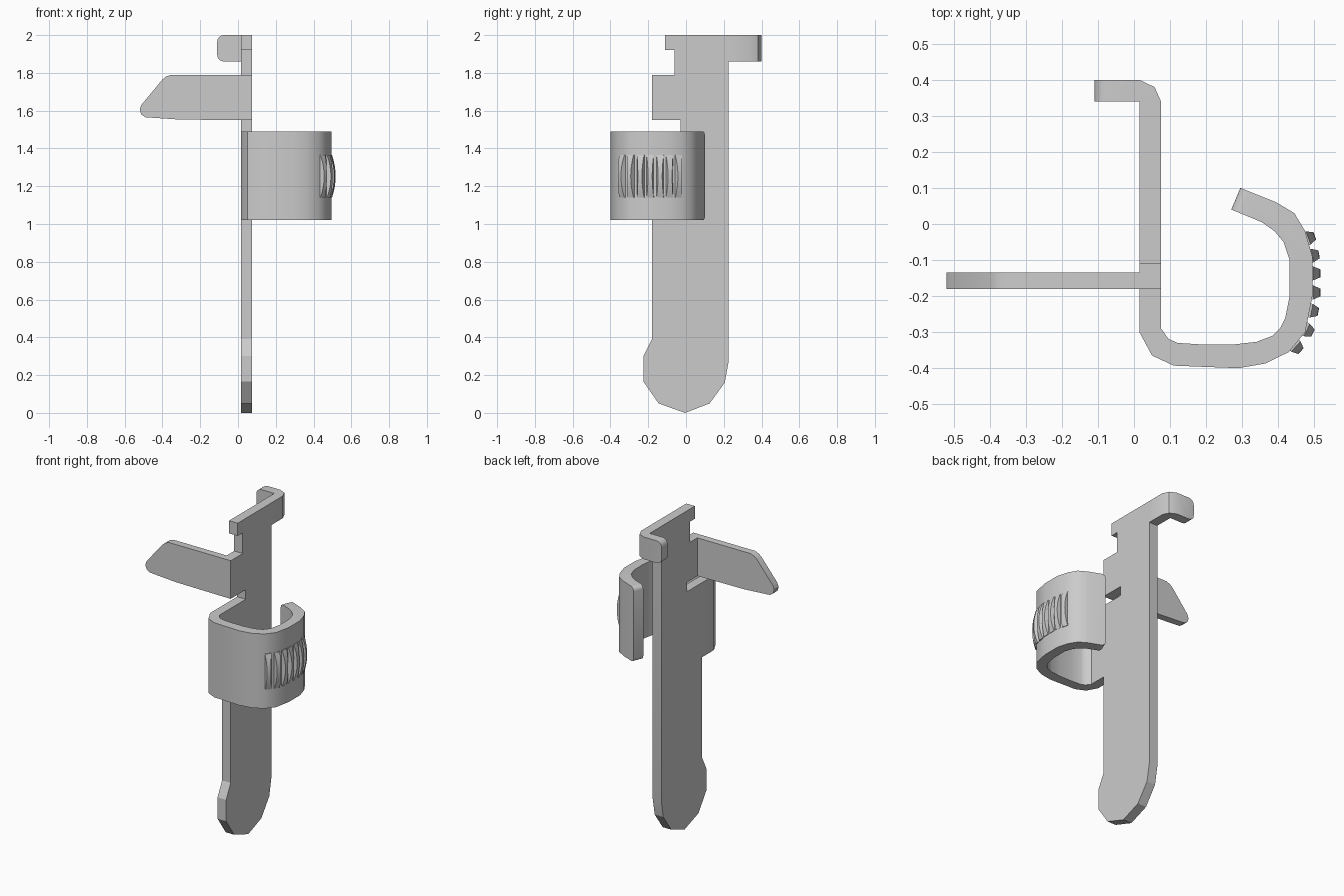
import bpy, bmesh, math
from mathutils import Vector

if "Cube" in bpy.data.objects:
    bpy.data.objects.remove(bpy.data.objects["Cube"])


def finish(bm, name, angle=32):
    bmesh.ops.recalc_face_normals(bm, faces=bm.faces)
    me = bpy.data.meshes.new(name)
    bm.to_mesh(me)
    bm.free()
    ob = bpy.data.objects.new(name, me)
    bpy.context.collection.objects.link(ob)
    bpy.ops.object.select_all(action='DESELECT')
    ob.select_set(True)
    bpy.context.view_layer.objects.active = ob
    bpy.ops.object.shade_smooth_by_angle(angle=math.radians(angle))
    return ob


def prism(name, pts, lo, hi, place, skip=(), tip=None, radius=0, angle=32):
    """Extrude a profile from lo to hi; skip = hidden walls, tip = wall with rounded ends."""
    bm = bmesh.new()
    a = [bm.verts.new(place(p, q, lo)) for p, q in pts]
    b = [bm.verts.new(place(p, q, hi)) for p, q in pts]
    bm.faces.new(a)
    bm.faces.new(b[::-1])
    n = len(pts)
    for i in range(n):
        j = (i + 1) % n
        if i not in skip:
            bm.faces.new((a[i], b[i], b[j], a[j]))
    if tip is not None:
        edges = [bm.edges.get((r[tip], r[tip + 1])) for r in (a, b)]
        bmesh.ops.bevel(bm, geom=edges, offset=radius, segments=4, profile=0.5,
                        affect='EDGES')
    return finish(bm, name, angle)


along_x = lambda p, q, d: (d, p, q)
along_y = lambda p, q, d: (p, d, q)
along_z = lambda p, q, d: (p, q, d)

# Flat back plate with notched top and faceted rounded foot
plate = [(0.225, 2), (-0.11, 2), (-0.11, 1.92), (-0.06, 1.92), (-0.06, 1.79),
         (-0.18, 1.79), (-0.18, 1.55), (-0.03, 1.55), (-0.03, 1.49), (-0.18, 1.49),
         (-0.18, 1.02), (-0.18, 0.39), (-0.225, 0.30), (-0.225, 0.165),
         (-0.145, 0.05), (-0.005, 0.004), (0.125, 0.05), (0.205, 0.16),
         (0.225, 0.27), (0.225, 1.86)]
plate[15] = (-0.005, 0)
prism("back_plate", plate, 0.015, 0.075, along_x, skip=(9, 19), angle=25)

# Bent hook at the top
hook = [(0.075, 0.225), (0.075, 0.34), (0.057, 0.38), (0.015, 0.40),
        (-0.11, 0.40), (-0.11, 0.34), (0.015, 0.34), (0.015, 0.225)]
prism("top_hook", hook, 1.86, 2.0, along_z, skip=(7,), tip=4, radius=0.035)

# Side flag with slanted tip
flag = [(0.015, 1.55), (-0.31, 1.553), (-0.49, 1.565), (-0.512, 1.58),
        (-0.52, 1.605), (-0.512, 1.63), (-0.40, 1.765), (-0.382, 1.78),
        (-0.355, 1.79), (0.015, 1.79)]
prism("side_flag", flag, -0.18, -0.135, along_y, skip=(9,))

# Curled spring clip
clip = [(0.015, -0.18), (0.015, -0.30), (0.05, -0.365), (0.11, -0.393),
        (0.21, -0.397), (0.29, -0.4), (0.365, -0.387), (0.43, -0.355),
        (0.475, -0.30), (0.495, -0.20), (0.495, -0.09), (0.475, -0.02),
        (0.445, 0.03), (0.395, 0.06), (0.295, 0.10),
        (0.27, 0.04), (0.355, 0.005), (0.39, -0.02), (0.415, -0.05),
        (0.432, -0.10), (0.432, -0.20), (0.42, -0.26), (0.405, -0.29),
        (0.385, -0.31), (0.34, -0.327), (0.27, -0.335), (0.20, -0.335),
        (0.12, -0.33), (0.095, -0.318), (0.075, -0.29), (0.075, -0.18)]
prism("spring_clip", clip, 1.02, 1.49, along_z, skip=(30,), tip=14, radius=0.025)

# Bowed grip ridges: position on the clip and outward angle
ridges = [(0.481, -0.040, 20), (0.492, -0.088, 10), (0.495, -0.137, 0),
          (0.495, -0.190, 0), (0.490, -0.240, -11), (0.477, -0.293, -26),
          (0.447, -0.338, -42)]
STEPS = 8
for k, (x, y, deg) in enumerate(ridges):
    out = Vector((math.cos(math.radians(deg)), math.sin(math.radians(deg)), 0))
    side = Vector((-out.y, out.x, 0))
    bm = bmesh.new()
    rings = []
    for s in range(STEPS + 1):
        t = 2 * s / STEPS - 1
        bow = 1 - t * t
        c = Vector((x, y, 1.2525 + 0.1125 * t))
        h, w = 0.003 + 0.019 * bow, 0.019 - 0.008 * bow
        section = [(-0.006, -0.02), (h, -w), (h, w), (-0.006, 0.02)]
        rings.append([bm.verts.new(c + out * d + side * e) for d, e in section])
    for r0, r1 in zip(rings, rings[1:]):
        for i in range(4):
            j = (i + 1) % 4
            bm.faces.new((r0[i], r0[j], r1[j], r1[i]))
    bm.faces.new(rings[0])
    bm.faces.new(rings[-1])
    finish(bm, f"grip_ridge_{k + 1}", 20)
